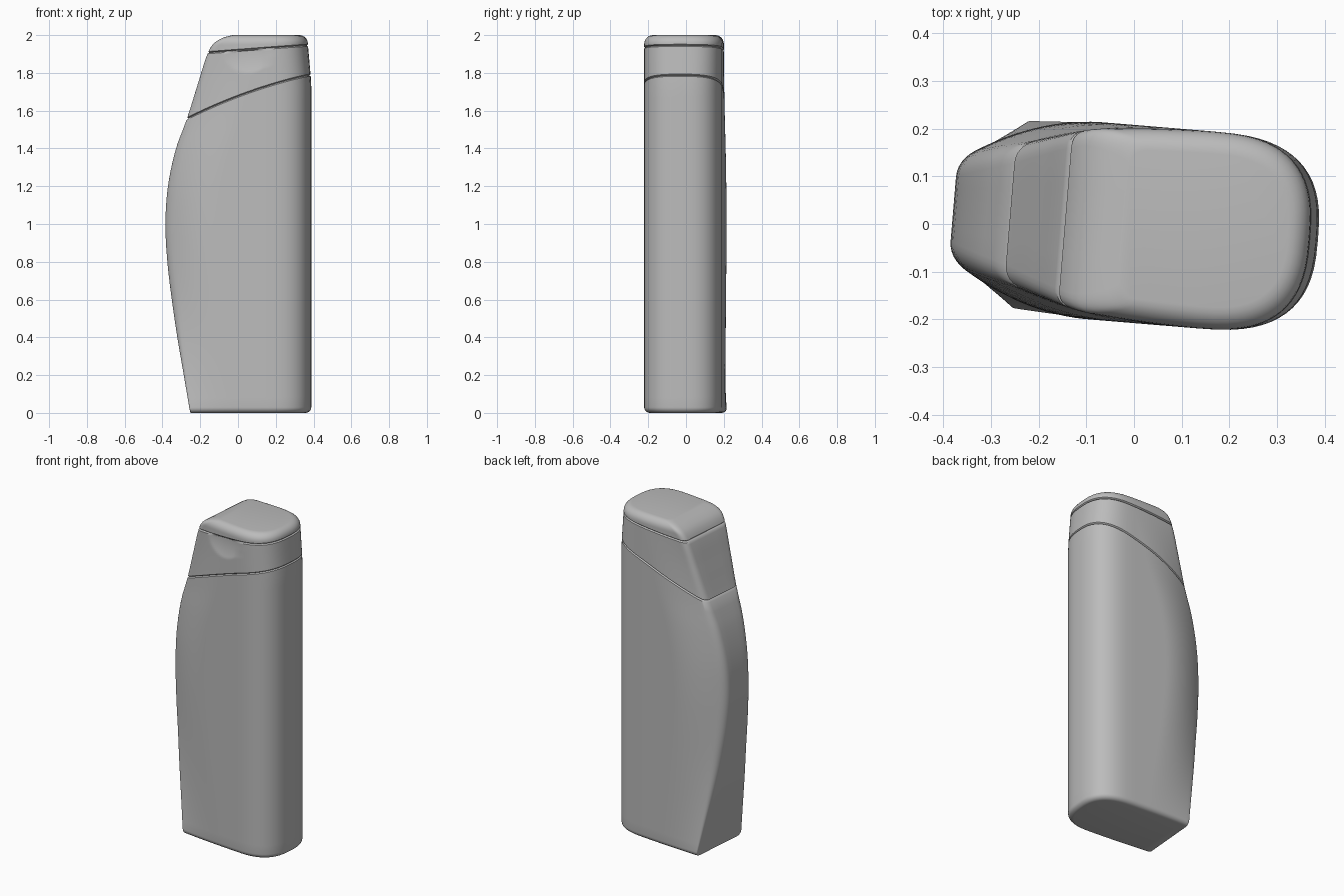
import bpy, bmesh, math
from mathutils import Matrix

cube = bpy.data.objects.get("Cube")
if cube:
    bpy.data.objects.remove(cube, do_unlink=True)

grey = bpy.data.materials.new("plain grey")
grey.use_nodes = True
grey.diffuse_color = (0.5, 0.5, 0.5, 1)
grey.node_tree.nodes["Principled BSDF"].inputs["Base Color"].default_value = (0.5, 0.5, 0.5, 1)

HALF = 0.207      # half thickness
TILT = -0.083     # the bottle is turned slightly about z

# Narrow edge by height: z, x of the edge, half width of its face
EDGE = [(0, -0.238, 0.2), (0.2, -0.275, 0.175), (0.4, -0.312, 0.15), (0.6, -0.344, 0.127),
        (0.8, -0.369, 0.11), (1.0, -0.38, 0.102), (1.2, -0.366, 0.108), (1.4, -0.322, 0.123),
        (1.55, -0.265, 0.14), (1.75, -0.2, 0.164), (1.9, -0.15, 0.182), (1.955, -0.117, 0.19),
        (1.985, -0.07, 0.195), (2.0, -0.02, 0.2)]


def edge(z, k):
    """Smooth interpolation of the edge table."""
    z = min(max(z, 0), 2)
    i = max(j for j in range(len(EDGE) - 1) if EDGE[j][0] <= z)

    def slope(j):
        a, b = EDGE[max(j - 1, 0)], EDGE[min(j + 1, len(EDGE) - 1)]
        return (b[k] - a[k]) / (b[0] - a[0])
    h = EDGE[i + 1][0] - EDGE[i][0]
    t = (z - EDGE[i][0]) / h
    p, q = EDGE[i][k], EDGE[i + 1][k]
    return (p * (1 + 2 * t) * (1 - t) ** 2 + q * t * t * (3 - 2 * t)
            + h * t * (1 - t) * (slope(i) * (1 - t) - slope(i + 1) * t))


def section(z, inset, edge_inset):
    """Half outline from the narrow edge round to the broad rounded end."""
    xe, we = edge(z, 1) + edge_inset, edge(z, 2) - inset
    w = HALF - inset
    x_end = 0.387 - 0.018 * min(max((z - 1.75) / 0.2, 0), 1) - inset
    r = 0.008 + 0.027 * min(z / 0.6, 1)

    def side(x):
        return w - (w - we) * max(0, (xe + 0.3 - x) / 0.3) ** 2
    pts = [(xe, 0), (xe, we * 0.4)]
    for i in range(7):                                   # soft corner
        t = i / 6
        a, b, c = (1 - t) ** 2, 2 * t * (1 - t), t * t
        pts.append((xe + c * r, a * (we - r) + b * we + c * side(xe + r)))
    for i in range(1, 26):                               # broad face
        x = xe + r + (0.15 - xe - r) * i / 25
        pts.append((x, side(x)))
    for i in range(1, 17):                               # rounded end
        a = math.pi / 2 * i / 16
        pts.append((0.15 + (x_end - 0.15) * math.sin(a) ** 0.74,
                    side(0.15) * max(math.cos(a), 0) ** 0.74))
    return pts


def lower_seam(x):
    return 1.67 + 0.382 * x - 0.196 * x * x


def upper_seam(x):
    return 1.918 + 0.075 * x


def thumb_dent(x, z):
    r2 = ((x - 0.07) / 0.125) ** 2 + ((z - 1.915) / 0.115) ** 2
    return 0.016 * max(0, 1 - r2)


def ring(height, inset, edge_inset, dent=False):
    """Closed outline whose height may vary along x."""
    half = []
    count = len(section(0, 0, 0))
    for i in range(count):
        z = height(0)
        for _ in range(5):
            x, y = section(z, inset, edge_inset)[i]
            z = height(x)
        half.append((x, y, z))
    front = [(x, -y + (thumb_dent(x, z) if dent else 0), z) for x, y, z in half]
    return front + half[-2:0:-1]


def loft(name, rings):
    bm = bmesh.new()
    rows = [[bm.verts.new(p) for p in r] for r in rings]
    n = len(rows[0])
    for a, b in zip(rows, rows[1:]):
        for i in range(n):
            j = (i + 1) % n
            bm.faces.new((a[i], a[j], b[j], b[i]))
    bm.faces.new(rows[0][::-1])
    bm.faces.new(rows[-1])
    bmesh.ops.recalc_face_normals(bm, faces=bm.faces)
    bm.transform(Matrix.Rotation(TILT, 4, "Z"))
    mesh = bpy.data.meshes.new(name)
    bm.to_mesh(mesh)
    bm.free()
    mesh.materials.append(grey)
    obj = bpy.data.objects.new(name, mesh)
    bpy.context.collection.objects.link(obj)
    bpy.ops.object.select_all(action="DESELECT")
    obj.select_set(True)
    bpy.context.view_layer.objects.active = obj
    bpy.ops.object.shade_smooth_by_angle(angle=math.radians(40))


def between(low, high, t):
    return lambda x: low(x) + (high(x) - low(x)) * t


def shifted(f, d):
    return lambda x: f(x) + d


def level(z):
    return lambda x: z


GROOVE = 0.007
LIP = 0.006
arc = [math.pi / 2 * i / 6 for i in range(7)]

# Bottle body with a rounded base
rings = [ring(level(0.03 * (1 - math.sin(a))), 0.03 * (1 - math.cos(a)), 0) for a in arc[::-1]]
top = shifted(lower_seam, -LIP)
rings += [ring(between(level(0.03), top, i / 32), 0, 0) for i in range(1, 33)]
rings.append(ring(lower_seam, GROOVE, GROOVE))
loft("bottle_body", rings)

# Cap base with a thumb dent in the front
low, top = shifted(lower_seam, LIP), shifted(upper_seam, -LIP)
rings = [ring(lower_seam, GROOVE, GROOVE)]
rings += [ring(between(low, top, i / 24), 0, 0, True) for i in range(25)]
rings.append(ring(upper_seam, GROOVE, GROOVE))
loft("cap_base", rings)

# Flip lid with a rounded top
low = shifted(upper_seam, LIP)
rings = [ring(upper_seam, GROOVE, GROOVE)]
rings += [ring(between(low, level(1.955), i / 4), 0, 0) for i in range(4)]
rings += [ring(level(1.955 + 0.045 * math.sin(a)), 0.045 * (1 - math.cos(a)), 0) for a in arc]
loft("flip_lid", rings)
